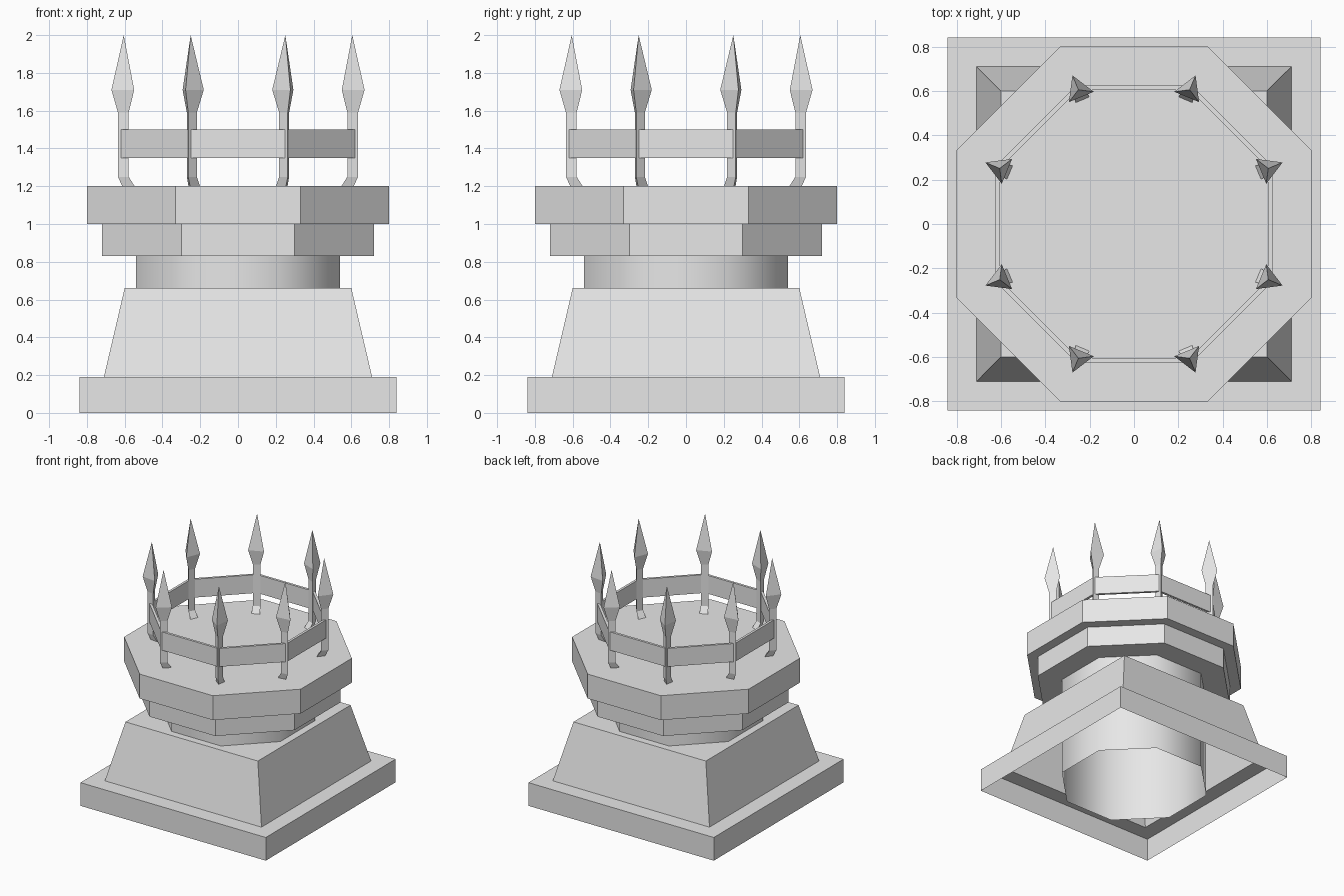
import bpy
import bmesh
from math import cos, sin, pi, radians
from mathutils import Vector

cube = bpy.data.objects.get("Cube")
if cube:
    bpy.data.objects.remove(cube, do_unlink=True)

# Plain grey stone and metal share one colour
GREY = (0.8, 0.8, 0.8, 1.0)
grey = bpy.data.materials.new("plain_grey")
grey.use_nodes = True
grey.diffuse_color = GREY
grey.node_tree.nodes["Principled BSDF"].inputs["Base Color"].default_value = GREY


def finish(name, bm, smooth_angle=None):
    bmesh.ops.recalc_face_normals(bm, faces=bm.faces)
    mesh = bpy.data.meshes.new(name)
    bm.to_mesh(mesh)
    bm.free()
    mesh.materials.append(grey)
    obj = bpy.data.objects.new(name, mesh)
    bpy.context.collection.objects.link(obj)
    if smooth_angle:
        bpy.ops.object.select_all(action="DESELECT")
        obj.select_set(True)
        bpy.context.view_layer.objects.active = obj
        bpy.ops.object.shade_smooth_by_angle(angle=radians(smooth_angle))
    return obj


def ring(bm, sides, radius, z, start, centre=(0, 0)):
    """One polygon of vertices at height z."""
    return [bm.verts.new((centre[0] + radius * cos(start + 2 * pi * i / sides),
                          centre[1] + radius * sin(start + 2 * pi * i / sides), z))
            for i in range(sides)]


def bridge(bm, a, b):
    n = len(a)
    for i in range(n):
        j = (i + 1) % n
        bm.faces.new((a[i], a[j], b[j], b[i]))


def turned(name, sides, profile, bottom=True, top=True, closed=False, smooth=None):
    """Polygonal turning; the profile lists (distance to flat side, height)."""
    bm = bmesh.new()
    step = pi / sides
    loops = [ring(bm, sides, d / cos(step), z, step) for d, z in profile]
    for a, b in zip(loops, loops[1:]):
        bridge(bm, a, b)
    if closed:
        bridge(bm, loops[-1], loops[0])
    else:
        if bottom:
            bm.faces.new(loops[0])
        if top:
            bm.faces.new(loops[-1])
    return finish(name, bm, smooth)


# Square hollow base with a ledge and sloping sides
turned("base", 4, [(0.84, 0), (0.84, 0.19), (0.71, 0.19), (0.6, 0.66)], bottom=False)

# Eight-sided column running down inside the base
turned("column", 8, [(0.54, 0), (0.54, 0.83)], bottom=False, top=False, smooth=50)

# Stepped platform
turned("lower_platform", 8, [(0.72, 0.83), (0.72, 1.0)])
turned("upper_platform", 8, [(0.8, 1.0), (0.8, 1.2)])

# Railing band joining the spikes
turned("railing_band", 8,
       [(0.625, 1.35), (0.625, 1.5), (0.605, 1.5), (0.605, 1.35)], closed=True)


# Three-sided spear spikes: (height, radius, outward shift)
SPIKE = [(1.2, 0.038, -0.03), (1.25, 0.033, 0), (1.59, 0.033, 0), (1.71, 0.07, 0)]
for k in range(8):
    angle = pi / 8 + k * pi / 4
    out = Vector((cos(angle), sin(angle)))
    bm = bmesh.new()
    loops = [ring(bm, 3, r, z, angle, out * (0.655 + shift)) for z, r, shift in SPIKE]
    for a, b in zip(loops, loops[1:]):
        bridge(bm, a, b)
    bm.faces.new(loops[0])
    tip = bm.verts.new((*(out * 0.655), 2.0))
    for i in range(3):
        bm.faces.new((loops[-1][i], loops[-1][(i + 1) % 3], tip))
    finish(f"spike_{k + 1}", bm)
